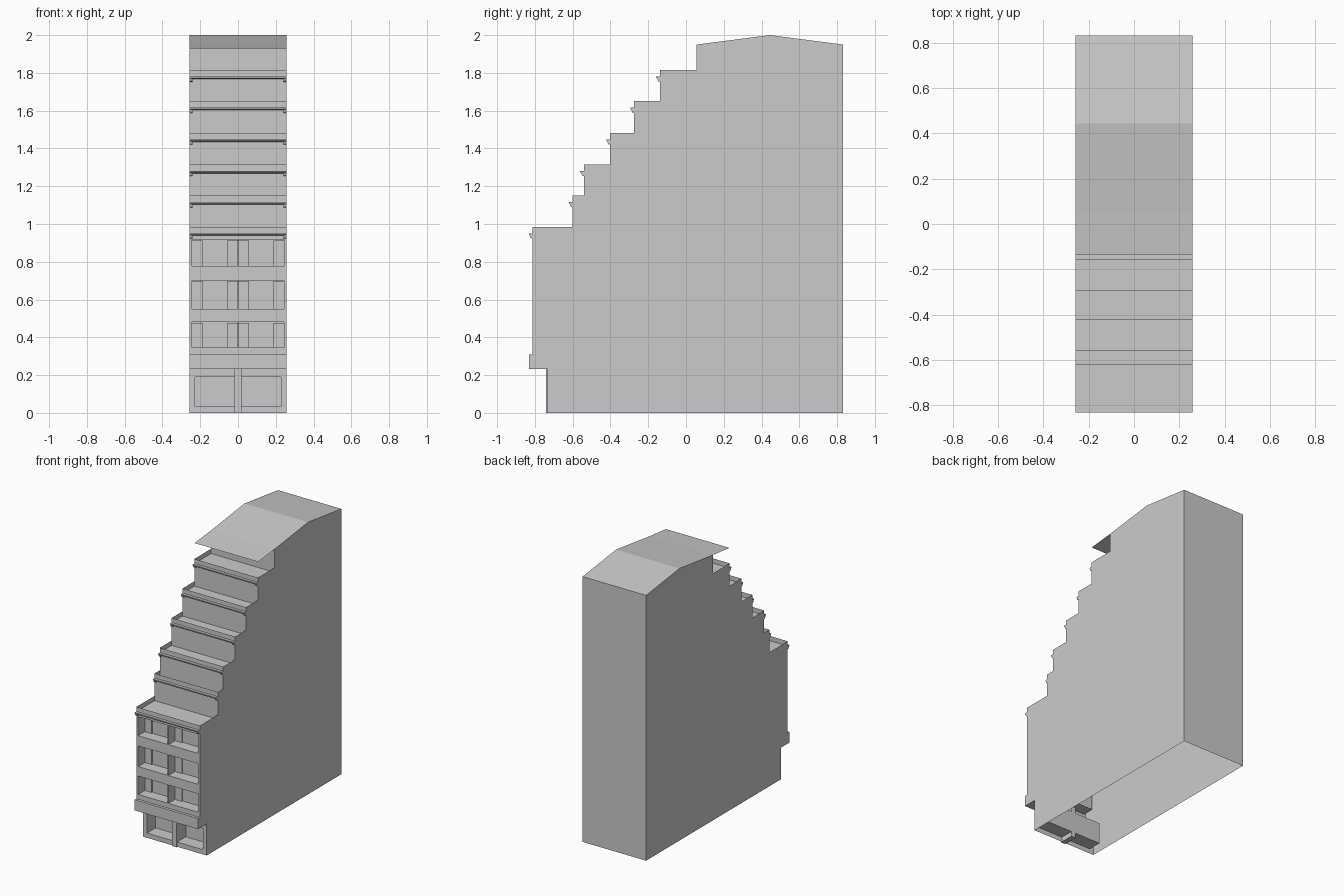
import bpy, bmesh
from mathutils import Vector

if "Cube" in bpy.data.objects:
    bpy.data.objects.remove(bpy.data.objects["Cube"])

W = 0.258            # half width
REC = 0.035          # terrace floor depth below parapet
BACK = 0.832


class Part:
    """Collects oriented faces and makes one object from them."""
    def __init__(self, name):
        self.name, self.bm = name, bmesh.new()

    def face(self, pts, n):
        f = self.bm.faces.new([self.bm.verts.new(p) for p in pts])
        f.normal_update()
        if f.normal.dot(Vector(n)) < 0:
            f.normal_flip()

    def strip(self, a, b, n, x0=-W, x1=W):
        # quad spanning x between two (y, z) points
        self.face([(x0, *a), (x1, *a), (x1, *b), (x0, *b)], n)

    def box(self, x0, x1, y0, y1, z0, z1):
        self.extrude([(y0, z0), (y1, z0), (y1, z1), (y0, z1)], x0, x1)

    def extrude(self, prof, x0, x1):
        c = Vector((0, sum(p[0] for p in prof), sum(p[1] for p in prof))) / len(prof)
        for a, b in zip(prof, prof[1:] + prof[:1]):
            mid = Vector((0, (a[0] + b[0]) / 2, (a[1] + b[1]) / 2))
            n = Vector((0, b[1] - a[1], a[0] - b[0]))
            self.strip(a, b, n if n.dot(mid - c) > 0 else -n, x0, x1)
        for x, s in ((x0, -1), (x1, 1)):
            self.face([(x, *p) for p in prof], (s, 0, 0))

    def wall(self, y, z0, z1, spans, rows, depth):
        # front wall with recessed openings at every span x row
        xs = sorted({-W, W, *[v for s in spans for v in s]})
        zs = sorted({z0, z1, *[v for r in rows for v in r]})
        for a, b in zip(xs, xs[1:]):
            for c, d in zip(zs, zs[1:]):
                hole = (a, b) in spans and (c, d) in rows
                yy = y + depth if hole else y
                self.strip((yy, c), (yy, d), (0, -1, 0), a, b)
                if hole:
                    self.strip((y, c), (yy, c), (0, 0, 1), a, b)
                    self.strip((y, d), (yy, d), (0, 0, -1), a, b)
                    for x, s in ((a, 1), (b, -1)):
                        self.face([(x, y, c), (x, yy, c), (x, yy, d), (x, y, d)], (s, 0, 0))

    def done(self):
        bmesh.ops.remove_doubles(self.bm, verts=self.bm.verts, dist=1e-5)
        me = bpy.data.meshes.new(self.name)
        self.bm.to_mesh(me)
        self.bm.free()
        bpy.context.collection.objects.link(bpy.data.objects.new(self.name, me))


# stepped terraces: (front wall y, parapet top z)
steps = [(-0.812, 0.985), (-0.60, 1.15), (-0.54, 1.315),
         (-0.402, 1.482), (-0.275, 1.65), (-0.138, 1.815)]
EAVE_Y, EAVE_Z, RIDGE_Y = 0.056, 1.95, 0.444

# side walls and back wall
profile = [(BACK, 0), (BACK, EAVE_Z), (RIDGE_Y, 2.0), (EAVE_Y, EAVE_Z)]
y_prev = EAVE_Y
for y, z in reversed(steps):
    profile += [(y_prev, z), (y, z)]
    y_prev = y
profile += [(-0.812, 0.31), (-0.832, 0.31), (-0.832, 0.232), (-0.732, 0.232), (-0.732, 0)]
p = Part("side_and_back_walls")
for s in (-1, 1):
    p.face([(s * W, *q) for q in profile], (s, 0, 0))
p.strip((BACK, 0), (BACK, EAVE_Z), (0, 1, 0))
p.done()

# roof with thin front canopy
p = Part("roof")
p.strip((BACK, EAVE_Z), (RIDGE_Y, 2.0), (0, 0, 1))
p.strip((RIDGE_Y, 2.0), (EAVE_Y, EAVE_Z), (0, 0, 1))
p.done()
p = Part("roof_canopy")
p.strip((EAVE_Y, EAVE_Z), (-0.135, 1.93), (0, 0, 1))
p.done()

# terrace floors and set-back walls
p = Part("terraces")
for i, (y, z) in enumerate(steps):
    last = i == len(steps) - 1
    ny, nz = (EAVE_Y, EAVE_Z) if last else steps[i + 1]
    p.strip((y, z - REC), (ny, z - REC), (0, 0, 1))
    p.strip((ny, z - REC), (ny, nz), (0, -1, 0))
p.done()

# cornices with end brackets
p = Part("cornices")
for y, z in steps:
    t = z - 0.034
    p.extrude([(y, t), (y - 0.02, t), (y - 0.02, t - 0.007), (y - 0.012, t - 0.013), (y, t - 0.013)], -W, W)
    for x in (-W, W - 0.016):
        p.extrude([(y, t - 0.013), (y - 0.014, t - 0.013), (y - 0.01, t - 0.025), (y, t - 0.028)], x, x + 0.016)
p.done()

# upper facade with window openings
spans = [(-0.243, -0.003), (0.003, 0.243)]
rows = [(0.345, 0.48), (0.55, 0.702), (0.777, 0.917)]
D = 0.085
p = Part("upper_facade")
p.wall(-0.812, 0.31, 0.985, spans, rows, D)
p.done()

# side panels inside each window
p = Part("window_side_panels")
for a, b in spans:
    for c, d in rows:
        for x in (a, b - 0.055):
            p.box(x, x + 0.055, -0.812 + D - 0.008, -0.812 + D, c, d - 0.028)
            p.box(x, x + 0.055, -0.812 + D - 0.012, -0.812 + D, d - 0.028, d - 0.004)
p.done()

# projecting band over the shopfront
p = Part("shop_fascia")
p.strip((-0.812, 0.31), (-0.832, 0.31), (0, 0, 1))
p.strip((-0.832, 0.31), (-0.832, 0.232), (0, -1, 0))
p.strip((-0.832, 0.232), (-0.732, 0.232), (0, 0, -1))
p.done()

# recessed shopfront and central pillar
p = Part("shopfront")
p.wall(-0.732, 0, 0.232, [(-0.227, 0.227)], [(0.035, 0.19)], 0.1)
p.done()
p = Part("shop_pillar")
p.box(-0.018, 0.018, -0.742, -0.632, 0, 0.232)
p.done()
